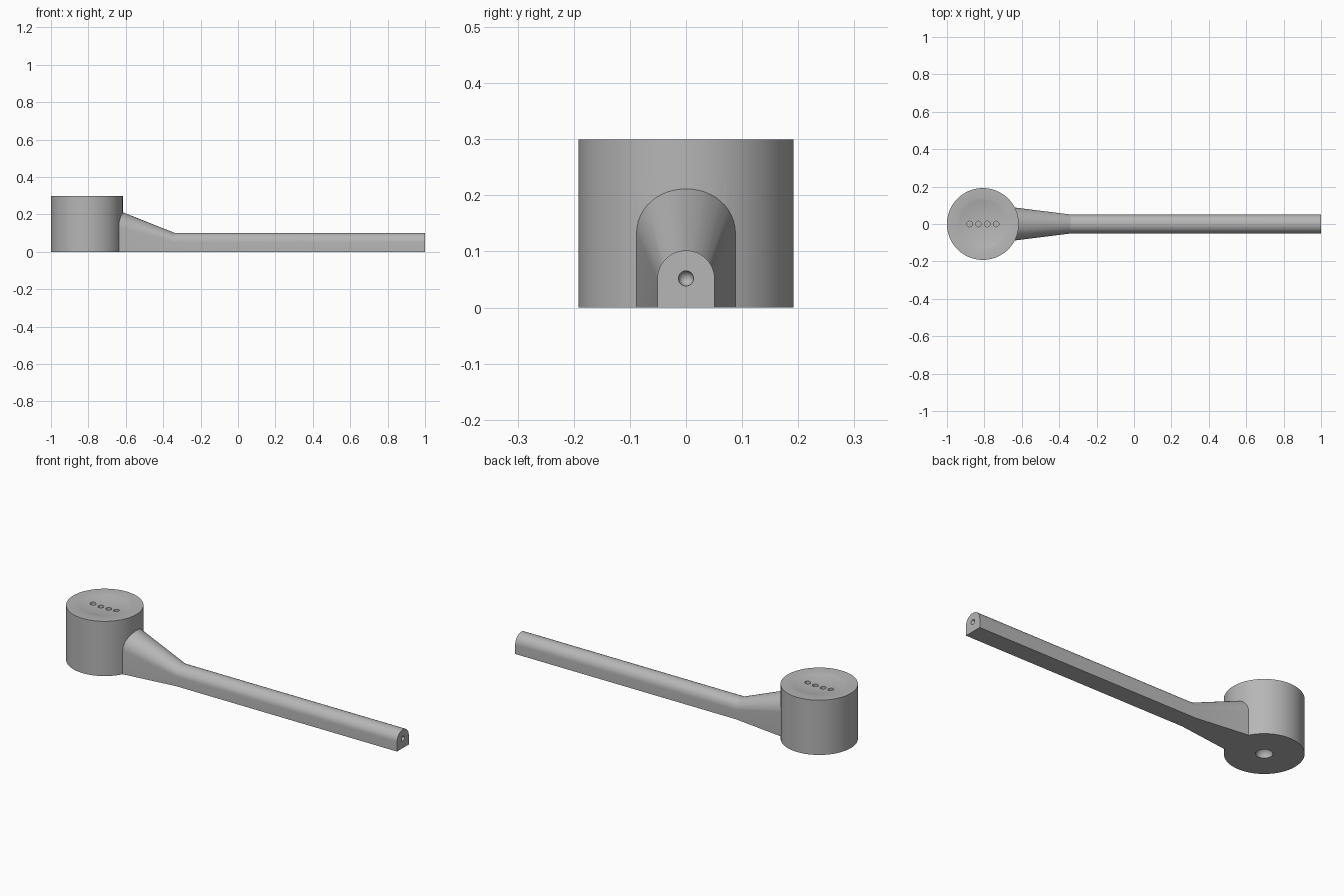
import bpy, bmesh
from math import sin, cos, pi, radians
from mathutils import Matrix

cube = bpy.data.objects.get("Cube")
if cube:
    bpy.data.objects.remove(cube, do_unlink=True)

HEAD_X, HEAD_R, HEAD_H = -0.808, 0.192, 0.3

grey = bpy.data.materials.new("plain grey")
grey.use_nodes = True
colour = (0.47, 0.47, 0.47, 1)
grey.diffuse_color = colour
grey.node_tree.nodes["Principled BSDF"].inputs["Base Color"].default_value = colour


def make_object(name, bm):
    bmesh.ops.recalc_face_normals(bm, faces=bm.faces)
    mesh = bpy.data.meshes.new(name)
    bm.to_mesh(mesh)
    bm.free()
    mesh.materials.append(grey)
    obj = bpy.data.objects.new(name, mesh)
    bpy.context.collection.objects.link(obj)
    return obj


def activate(obj):
    bpy.ops.object.select_all(action='DESELECT')
    obj.select_set(True)
    bpy.context.view_layer.objects.active = obj


def combine(target, tool, operation):
    """Boolean the tool into the target and discard the tool."""
    tool.hide_render = True
    mod = target.modifiers.new("combine", 'BOOLEAN')
    mod.operation, mod.object, mod.solver = operation, tool, 'EXACT'
    activate(target)
    bpy.ops.object.modifier_apply(modifier=mod.name)
    bpy.data.objects.remove(tool, do_unlink=True)


def lathe(name, profile, steps=80):
    """Spin an (r, z) profile about the head axis."""
    bm = bmesh.new()
    verts = [bm.verts.new((r, 0, z)) for r, z in profile]
    edges = [bm.edges.new(pair) for pair in zip(verts, verts[1:])]
    bmesh.ops.spin(bm, geom=verts + edges, cent=(0, 0, 0), axis=(0, 0, 1),
                   angle=2 * pi, steps=steps, use_merge=True)
    bmesh.ops.remove_doubles(bm, verts=bm.verts, dist=1e-5)
    bmesh.ops.translate(bm, verts=bm.verts, vec=(HEAD_X, 0, 0))
    return make_object(name, bm)


def arch(x, half_width, straight, top, n=24):
    """Flat-bottomed cross-section with a rounded top."""
    pts = [(x, half_width, 0)]
    pts += [(x, half_width * cos(pi * i / n),
             straight + (top - straight) * sin(pi * i / n)) for i in range(n + 1)]
    return pts + [(x, -half_width, 0)]


def loft(name, sections):
    bm = bmesh.new()
    rings = [[bm.verts.new(p) for p in s] for s in sections]
    for a, b in zip(rings, rings[1:]):
        for i in range(len(a)):
            j = (i + 1) % len(a)
            bm.faces.new((a[i], a[j], b[j], b[i]))
    bm.faces.new(rings[0])
    bm.faces.new(rings[-1])
    return make_object(name, bm)


# Head: round socket underneath, straight wall, shallow dish on top
SOCKET_R, DISH_R, DISH_D = 0.041, 0.14, 0.015
profile = [(SOCKET_R * sin(pi / 2 * i / 12), SOCKET_R * cos(pi / 2 * i / 12))
           for i in range(13)]
profile += [(HEAD_R, 0), (HEAD_R, HEAD_H)]
profile += [(DISH_R * (1 - i / 10), HEAD_H - DISH_D * (1 - (1 - i / 10) ** 2))
            for i in range(11)]
body = lathe("head_and_handle", profile)

# Handle: flared neck running into a straight bar
handle = loft("handle", [arch(-0.70, 0.096, 0.148, 0.245),
                         arch(-0.34, 0.051, 0.051, 0.102),
                         arch(1.0, 0.051, 0.051, 0.102)])
combine(body, handle, 'UNION')

# Row of four small holes in the dish
for i in range(4):
    bm = bmesh.new()
    bmesh.ops.create_cone(bm, cap_ends=True, segments=32, radius1=0.015,
                          radius2=0.015, depth=0.08,
                          matrix=Matrix.Translation((HEAD_X + 0.047 * (i - 1.5), 0, 0.30)))
    combine(body, make_object("hole_cutter", bm), 'DIFFERENCE')

# Round dimple in the end of the handle
bm = bmesh.new()
bmesh.ops.create_uvsphere(bm, u_segments=32, v_segments=16, radius=0.0135,
                          matrix=Matrix.Translation((1.0, 0, 0.052)))
combine(body, make_object("dimple_cutter", bm), 'DIFFERENCE')

activate(body)
bpy.ops.object.shade_smooth_by_angle(angle=radians(15))
